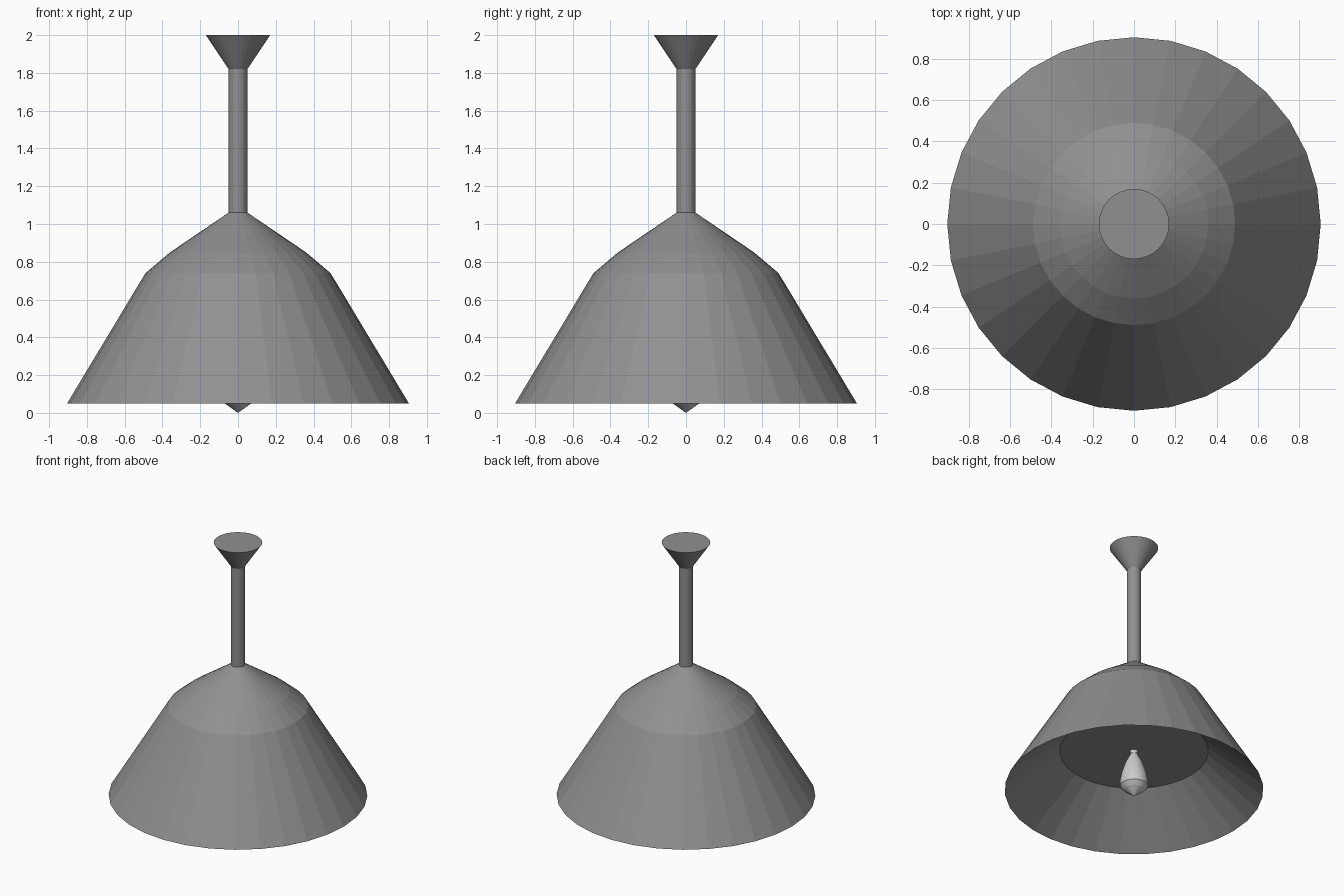
import bpy, bmesh
from math import cos, sin, tau

if "Cube" in bpy.data.objects:
    bpy.data.objects.remove(bpy.data.objects["Cube"])


def lathe(name, profile, sides, mat=None):
    """Revolve (radius, z) points around z; zero radius makes a pole, open ends are capped."""
    bm = bmesh.new()
    rings = []
    for r, z in profile:
        if r == 0:
            rings.append([bm.verts.new((0, 0, z))])
        else:
            rings.append([bm.verts.new((r * cos(tau * i / sides), r * sin(tau * i / sides), z))
                          for i in range(sides)])
    for a, b in zip(rings, rings[1:]):
        for i in range(sides):
            j = (i + 1) % sides
            if len(a) == 1:
                bm.faces.new((a[0], b[j], b[i]))
            elif len(b) == 1:
                bm.faces.new((a[i], a[j], b[0]))
            else:
                bm.faces.new((a[i], a[j], b[j], b[i]))
    for ring in (rings[0], rings[-1]):
        if len(ring) > 1:
            bm.faces.new(ring)
    bmesh.ops.recalc_face_normals(bm, faces=bm.faces)
    mesh = bpy.data.meshes.new(name)
    bm.to_mesh(mesh)
    bm.free()
    if mat:
        mesh.materials.append(mat)
    obj = bpy.data.objects.new(name, mesh)
    bpy.context.collection.objects.link(obj)
    return obj


metal = bpy.data.materials.new("dark_metal")
metal.diffuse_color = (0.28, 0.28, 0.28, 1)
metal.use_nodes = True
metal.node_tree.nodes["Principled BSDF"].inputs["Base Color"].default_value = metal.diffuse_color

# Shade: recessed ceiling, flared inner wall, knife-edge rim, outer wall, shoulder
lathe("shade", [(0.52, 0.36), (0.905, 0.05), (0.49, 0.74), (0.36, 0.85), (0.05, 1.06)], 32, metal)

# Stem and flared ceiling mount
lathe("stem", [(0.05, 1.05), (0.05, 1.82)], 32, metal)
lathe("ceiling_mount", [(0.05, 1.82), (0.17, 2.0)], 32, metal)

# Bulb with pointed tip, tapering to a small socket collar
lathe("bulb", [(0, 0), (0.07, 0.05), (0.098, 0.08), (0.1, 0.115), (0.085, 0.19),
               (0.06, 0.265), (0.025, 0.335)], 32)
lathe("bulb_collar", [(0.028, 0.335), (0.028, 0.365)], 32)
